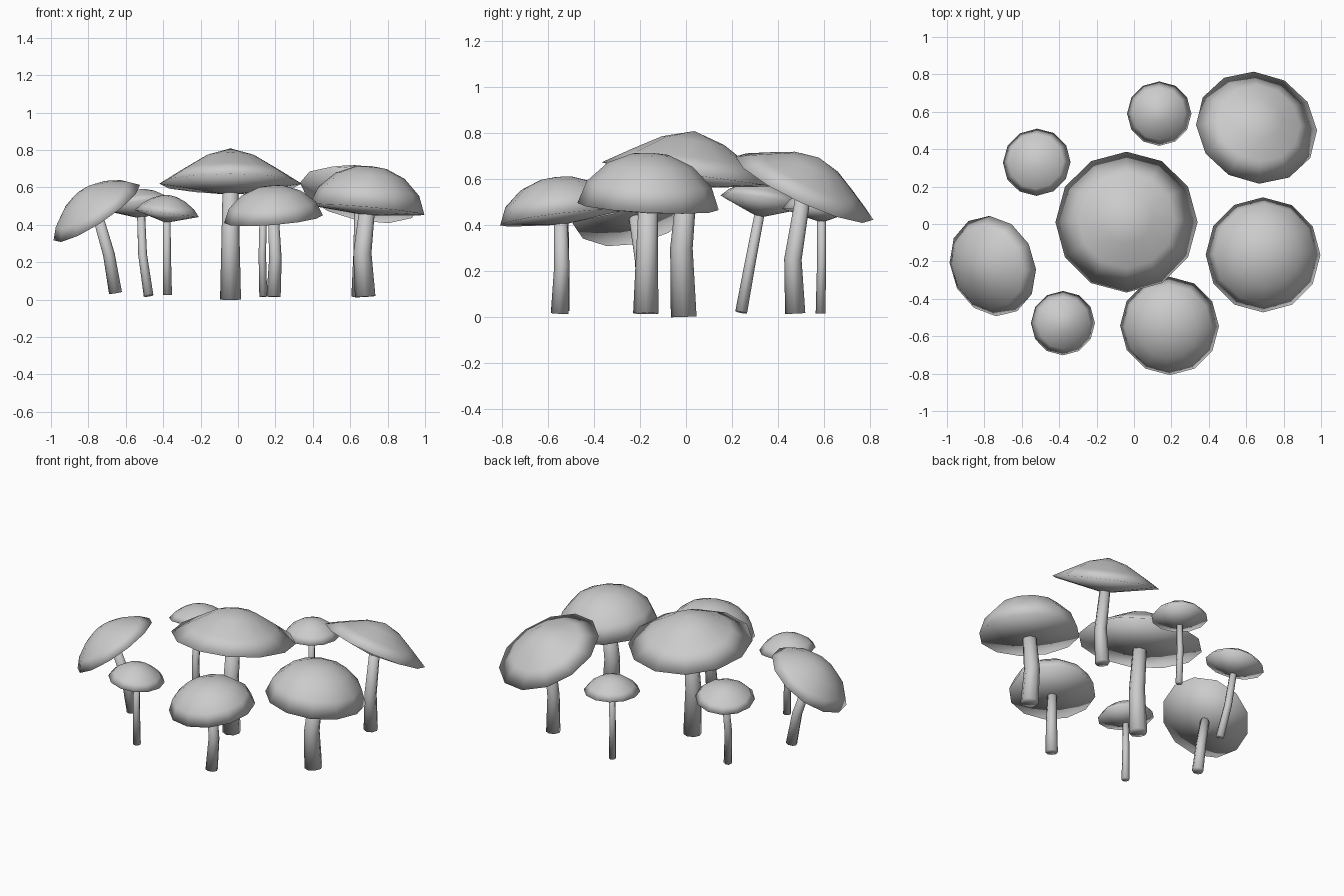
import bpy, bmesh, math
from mathutils import Vector

cube = bpy.data.objects.get("Cube")
if cube:
    bpy.data.objects.remove(cube, do_unlink=True)

grey = bpy.data.materials.new("plain_grey")
grey.use_nodes = True
grey.diffuse_color = (0.6, 0.6, 0.6, 1)
grey.node_tree.nodes["Principled BSDF"].inputs["Base Color"].default_value = (0.6, 0.6, 0.6, 1)

# Cap profiles as (radius, height) fractions from rim to crown
DOME = [(1, 0), (0.88, 0.42), (0.6, 0.78), (0.28, 0.96)]
SOFT = [(1, 0), (0.82, 0.38), (0.52, 0.74), (0.25, 0.93)]
CONE = [(1, 0), (0.68, 0.4), (0.36, 0.78)]


def ring(bm, centre, radius, sides, turn):
    """Circle of vertices around centre, oriented by the quaternion turn."""
    verts = []
    for i in range(sides):
        a = math.tau * i / sides
        verts.append(bm.verts.new(centre + turn @ Vector((radius * math.cos(a), radius * math.sin(a), 0))))
    return verts


def skin(bm, rings, bottom, top):
    """Bridge the rings and close both ends with fans."""
    n = len(rings[0])
    low, high = bm.verts.new(bottom), bm.verts.new(top)
    for i in range(n):
        j = (i + 1) % n
        for a, b in zip(rings, rings[1:]):
            bm.faces.new((a[i], a[j], b[j], b[i]))
        bm.faces.new((low, rings[0][j], rings[0][i]))
        bm.faces.new((high, rings[-1][i], rings[-1][j]))


def finish(bm, name):
    bmesh.ops.recalc_face_normals(bm, faces=bm.faces)
    mesh = bpy.data.meshes.new(name)
    bm.to_mesh(mesh)
    bm.free()
    mesh.materials.append(grey)
    obj = bpy.data.objects.new(name, mesh)
    bpy.context.collection.objects.link(obj)
    bpy.ops.object.select_all(action='DESELECT')
    obj.select_set(True)
    bpy.context.view_layer.objects.active = obj
    bpy.ops.object.shade_smooth()


def make_cap(name, centre, normal, radius, height, depth, profile):
    c, n = Vector(centre), Vector(normal).normalized()
    turn = Vector((0, 0, 1)).rotation_difference(n)
    bm = bmesh.new()
    rings = [ring(bm, c + n * h * height, r * radius, 12, turn) for r, h in profile]
    skin(bm, rings, c - n * depth, c + n * height)
    finish(bm, name + "_cap")


def make_stem(name, points, r_base, r_top):
    pts = [Vector(p) for p in points]
    bm = bmesh.new()
    rings = []
    for i, p in enumerate(pts):
        along = pts[min(i + 1, len(pts) - 1)] - pts[max(i - 1, 0)]
        turn = Vector((0, 0, 1)).rotation_difference(along.normalized())
        t = i / (len(pts) - 1)
        rings.append(ring(bm, p, r_base + (r_top - r_base) * t, 8, turn))
    skin(bm, rings, pts[0], pts[-1])
    finish(bm, name + "_stem")


# name, rim centre, tilt normal, radius, height, underside depth, profile,
# stem base, stem middle, stem radii
MUSHROOMS = [
    ("centre", (-0.04, 0.01, 0.62), (0, 0.14, 1), 0.38, 0.19, 0.06, CONE,
     (-0.04, -0.01, 0), (-0.04, -0.02, 0.3), 0.056, 0.042),
    ("front_left", (0.69, -0.165, 0.48), (0.09, 0.05, 1), 0.308, 0.235, 0.03, DOME,
     (0.68, -0.175, 0.015), (0.665, -0.17, 0.25), 0.055, 0.042),
    ("back_left", (0.655, 0.515, 0.56), (0.22, 0.47, 1), 0.33, 0.15, 0.065, CONE,
     (0.65, 0.475, 0.015), (0.655, 0.465, 0.25), 0.044, 0.032),
    ("front", (0.19, -0.545, 0.43), (-0.08, -0.12, 1), 0.265, 0.18, 0.03, DOME,
     (0.19, -0.55, 0.015), (0.2, -0.54, 0.22), 0.038, 0.029),
    ("right", (-0.755, -0.225, 0.465), (-0.66, -0.26, 1), 0.275, 0.145, 0.04, SOFT,
     (-0.655, -0.18, 0.035), (-0.69, -0.19, 0.24), 0.035, 0.028),
    ("small_front", (-0.38, -0.53, 0.46), (0.11, 0, 1), 0.172, 0.1, 0.05, SOFT,
     (-0.377, -0.53, 0.025), (-0.38, -0.53, 0.24), 0.024, 0.019),
    ("small_right", (-0.52, 0.33, 0.5), (-0.12, 0.16, 1), 0.182, 0.09, 0.07, SOFT,
     (-0.478, 0.24, 0.02), (-0.51, 0.28, 0.24), 0.026, 0.021),
    ("small_back", (0.135, 0.59, 0.47), (0, 0, 1), 0.172, 0.1, 0.06, SOFT,
     (0.135, 0.585, 0.015), (0.13, 0.59, 0.24), 0.021, 0.019),
]

for name, centre, normal, radius, height, depth, profile, base, mid, r_base, r_top in MUSHROOMS:
    make_cap(name, centre, normal, radius, height, depth, profile)
    make_stem(name, [base, mid, centre], r_base, r_top)
